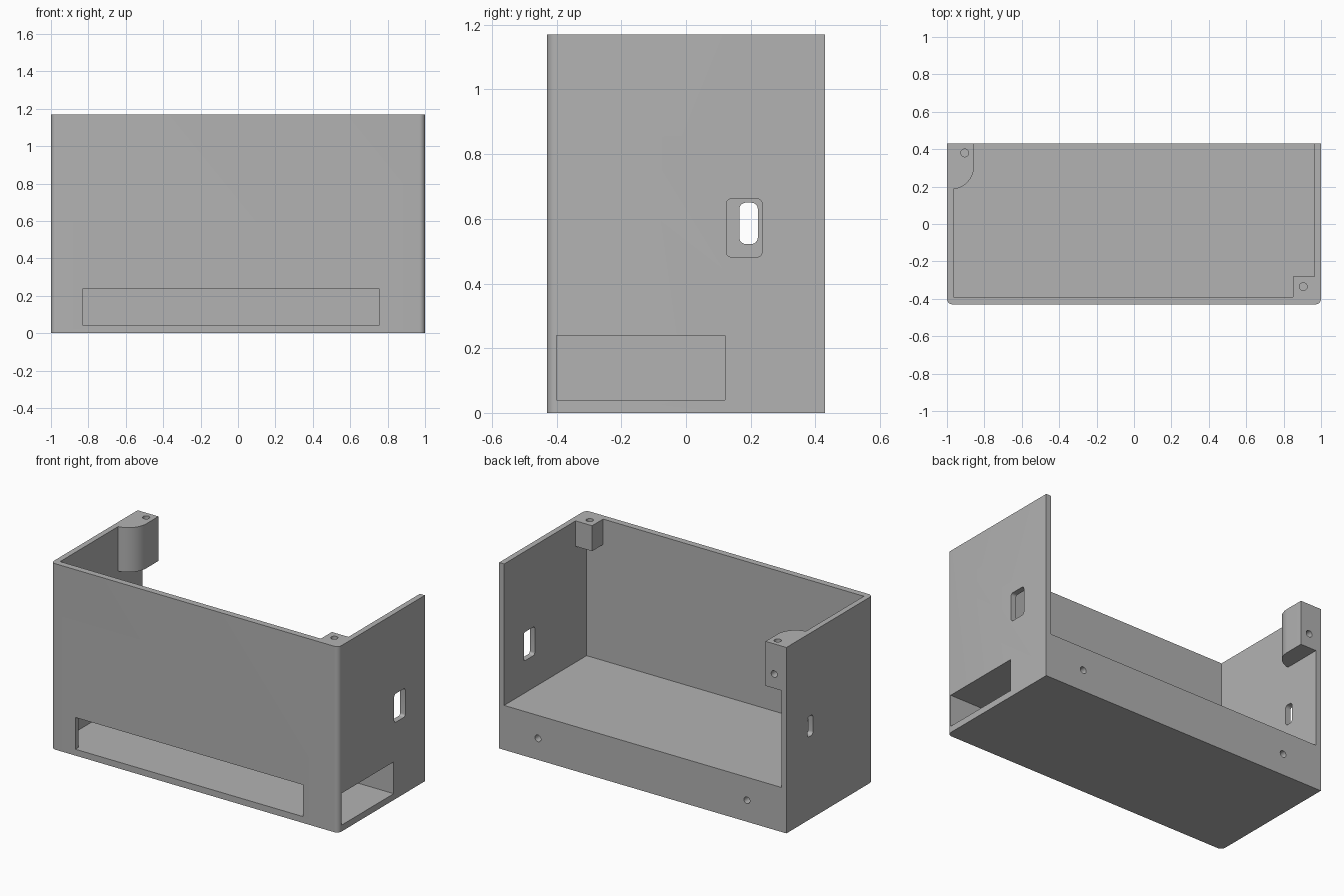
import bpy, bmesh
from math import sin, cos, pi
from mathutils import Vector

if "Cube" in bpy.data.objects:
    bpy.data.objects.remove(bpy.data.objects["Cube"], do_unlink=True)

grey = bpy.data.materials.new("plain_grey")
grey.use_nodes = True
GREY = (0.448, 0.448, 0.448, 1)
grey.diffuse_color = GREY
grey.node_tree.nodes["Principled BSDF"].inputs["Base Color"].default_value = GREY

W, D, H = 1.0, 0.43, 1.17      # half width, half depth, height
IN_X, IN_Y = 0.965, -0.39      # inner wall faces
FLOOR = 0.28


def arc(cx, cy, r, start, end, steps=8):
    angles = [start + (end - start) * i / steps for i in range(steps + 1)]
    return [(cx + r * cos(a), cy + r * sin(a)) for a in angles]


def rect(a0, a1, b0, b1):
    return [(a0, b0), (a1, b0), (a1, b1), (a0, b1)]


def rounded(a0, a1, b0, b1, r):
    corners = [(a1 - r, b1 - r), (a0 + r, b1 - r), (a0 + r, b0 + r), (a1 - r, b0 + r)]
    return [p for i, c in enumerate(corners)
            for p in arc(*c, r, i * pi / 2, (i + 1) * pi / 2, 6)]


def prism(name, profile, lo, hi, axis):
    """Extrude a 2D profile from lo to hi along the given axis."""
    place = {"x": lambda a, b: (lo, a, b),
             "y": lambda a, b: (a, lo, b),
             "z": lambda a, b: (a, b, lo)}[axis]
    step = Vector([(hi - lo) * (axis == k) for k in "xyz"])
    bm = bmesh.new()
    face = bm.faces.new([bm.verts.new(place(a, b)) for a, b in profile])
    new = bmesh.ops.extrude_face_region(bm, geom=[face])["geom"]
    bmesh.ops.translate(bm, vec=step, verts=[g for g in new if isinstance(g, bmesh.types.BMVert)])
    bmesh.ops.recalc_face_normals(bm, faces=bm.faces)
    mesh = bpy.data.meshes.new(name)
    bm.to_mesh(mesh)
    bm.free()
    mesh.materials.append(grey)
    obj = bpy.data.objects.new(name, mesh)
    bpy.context.collection.objects.link(obj)
    return obj


def hole(a, b, lo, hi, axis, r=0.021):
    return prism("hole_cutter", arc(a, b, r, 0, 2 * pi, 24)[:-1], lo, hi, axis)


def finish(obj, cutters):
    """Cut the openings, then smooth only the rounded surfaces."""
    bpy.ops.object.select_all(action="DESELECT")
    bpy.context.view_layer.objects.active = obj
    obj.select_set(True)
    for cutter in cutters:
        cutter.hide_render = True
        mod = obj.modifiers.new("cut", "BOOLEAN")
        mod.operation, mod.solver, mod.object = "DIFFERENCE", "EXACT", cutter
        bpy.ops.object.modifier_apply(modifier=mod.name)
        bpy.data.objects.remove(cutter, do_unlink=True)
    bpy.ops.object.shade_smooth_by_angle(angle=pi / 6)


# Case: open at the top and back, rounded front corners, hollow base
R = 0.03
outline = (arc(-W + R, -D + R, R, pi, 1.5 * pi) + arc(W - R, -D + R, R, 1.5 * pi, 2 * pi)
           + [(W, D), (-W, D)])
case = prism("case", outline, 0, H, "z")
finish(case, [
    prism("interior_cutter", rect(-IN_X, IN_X, IN_Y, 1), FLOOR, 2, "z"),
    prism("base_cavity_cutter", rect(-0.4, 0.12, 0.04, 0.24), -IN_X, 1.2, "x"),
    prism("front_slot_cutter", rect(-0.83, 0.755, 0.04, 0.24), -0.6, -0.3, "y"),
    prism("large_port_cutter", rounded(0.125, 0.235, 0.482, 0.662, 0.015), 0.9, 1.1, "x"),
    prism("small_port_cutter", rounded(0.165, 0.222, 0.522, 0.65, 0.02), -1.1, -0.9, "x"),
    hole(0.73, 0.135, 0.25, 0.6, "y"),
    hole(-0.725, 0.135, 0.25, 0.6, "y"),
])

# Square screw post in the front corner
front_post = prism("front_screw_post", rect(0.85, IN_X, IN_Y, -0.28), 1.01, H, "z")
finish(front_post, [hole(0.905, -0.335, 1.05, 1.3, "z")])

# Rounded screw post in the back corner
curve = arc(-0.98, 0.31, 0.125, -1.45, 0, 14)
back_post = prism("back_screw_post", [(-IN_X, D), (-IN_X, curve[0][1])] + curve + [(-0.855, D)],
                  0.89, H, "z")
finish(back_post, [
    hole(-0.905, 0.38, 1.05, 1.3, "z"),
    hole(-0.915, 0.98, 0.28, 0.6, "y"),
])
